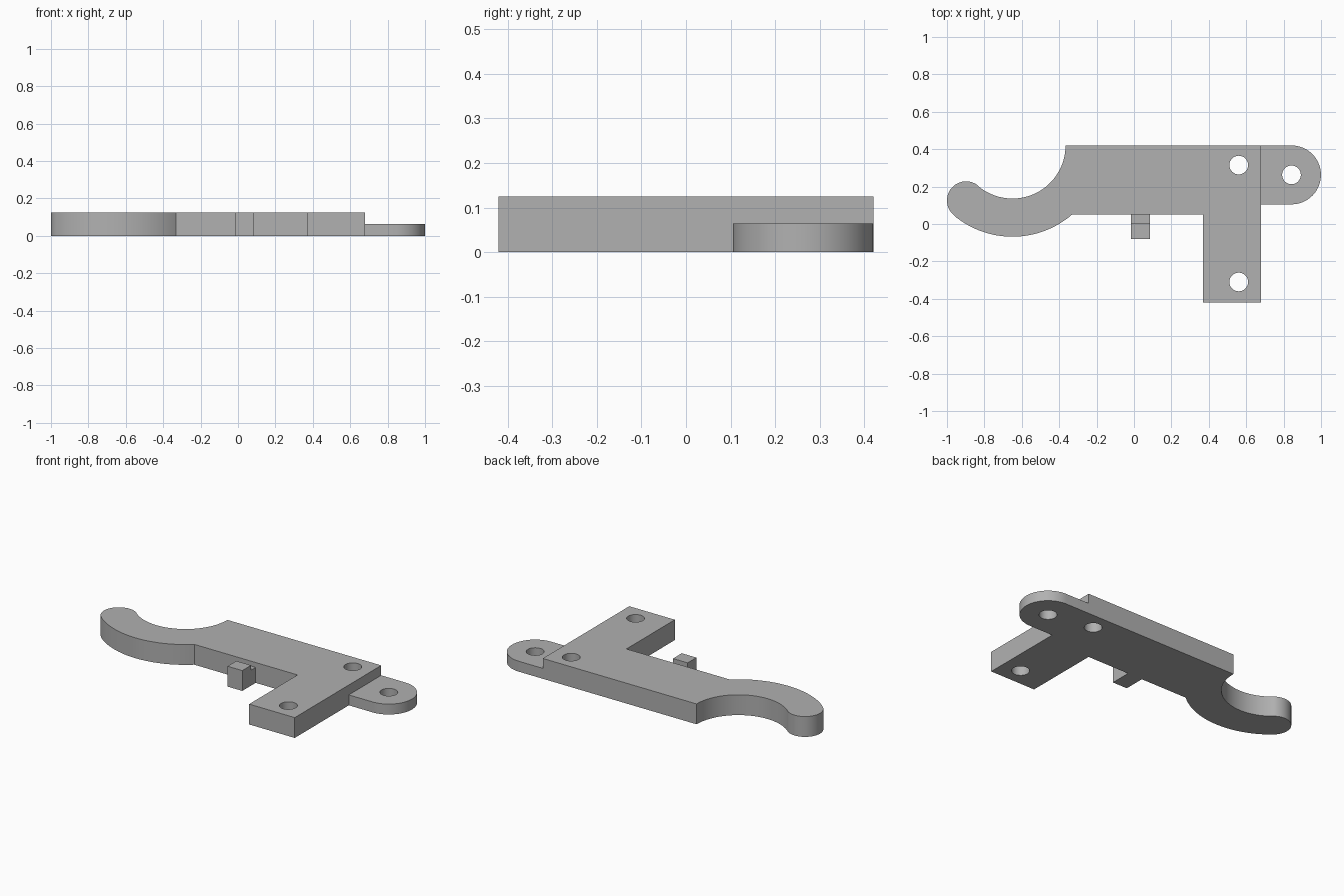
import bpy, bmesh
from math import cos, sin, radians
from mathutils import Matrix

cube = bpy.data.objects.get("Cube")
if cube:
    bpy.data.objects.remove(cube, do_unlink=True)

# Single grey material
grey = bpy.data.materials.new("plain grey")
grey.use_nodes = True
colour = (0.44, 0.44, 0.44, 1)
grey.diffuse_color = colour
grey.node_tree.nodes["Principled BSDF"].inputs["Base Color"].default_value = colour


def arc(cx, cy, r, start, end, steps=32):
    angles = [radians(start + (end - start) * i / steps) for i in range(steps + 1)]
    return [(cx + r * cos(a), cy + r * sin(a)) for a in angles]


def hole(cx, cy, r=0.05):
    return arc(cx, cy, r, 0, 360)[:-1]


def plate(name, outline, height, holes=(), placement=Matrix()):
    """Extrude an outline with holes from its own plane up to height."""
    curve = bpy.data.curves.new(name, 'CURVE')
    curve.dimensions = '2D'
    curve.fill_mode = 'BOTH'
    curve.extrude = height / 2
    for loop in (outline, *holes):
        spline = curve.splines.new('POLY')
        spline.points.add(len(loop) - 1)
        for point, (x, y) in zip(spline.points, loop):
            point.co = (x, y, 0, 1)
        spline.use_cyclic_u = True
    obj = bpy.data.objects.new(name, curve)
    bpy.context.collection.objects.link(obj)
    bpy.ops.object.select_all(action='DESELECT')
    obj.select_set(True)
    bpy.context.view_layer.objects.active = obj
    bpy.ops.object.convert(target='MESH')
    obj = bpy.context.object
    mesh = obj.data
    mesh.transform(placement @ Matrix.Translation((0, 0, height / 2)))
    # Weld the caps to the walls
    bm = bmesh.new()
    bm.from_mesh(mesh)
    bmesh.ops.remove_doubles(bm, verts=bm.verts, dist=0.0005)
    bmesh.ops.recalc_face_normals(bm, faces=bm.faces)
    bm.to_mesh(mesh)
    bm.free()
    mesh.materials.clear()
    mesh.materials.append(grey)
    bpy.ops.object.shade_smooth_by_angle(angle=radians(30))
    return obj


# Main body: arm, downward leg and curved hook
body = [(0.37, -0.42), (0.68, -0.42), (0.68, 0.42)]
body += arc(-0.65, 0.42, 0.284, 0, -130)
body += arc(-0.898, 0.126, 0.102, 50, 230)[1:]
body += arc(-0.65, 0.42, 0.488, -130, -49.3)[1:]
body += [(0.37, 0.05)]
plate("body_with_hook", body, 0.125, [hole(0.56, 0.315), hole(0.56, -0.31)])

# Thin rounded mounting tab
tab = [(0.68, 0.105)] + arc(0.842, 0.2625, 0.1575, -90, 90) + [(0.68, 0.42)]
plate("mounting_tab", tab, 0.064, [hole(0.842, 0.2625)])

# Notched stub, drawn from the side and extruded across the width
stub = [(-0.08, 0), (0.05, 0), (0.05, 0.095), (0.005, 0.095), (0.005, 0.125), (-0.08, 0.125)]
sideways = Matrix(((0, 0, 1, -0.015), (1, 0, 0, 0), (0, 1, 0, 0), (0, 0, 0, 1)))
plate("notched_stub", stub, 0.1, placement=sideways)
